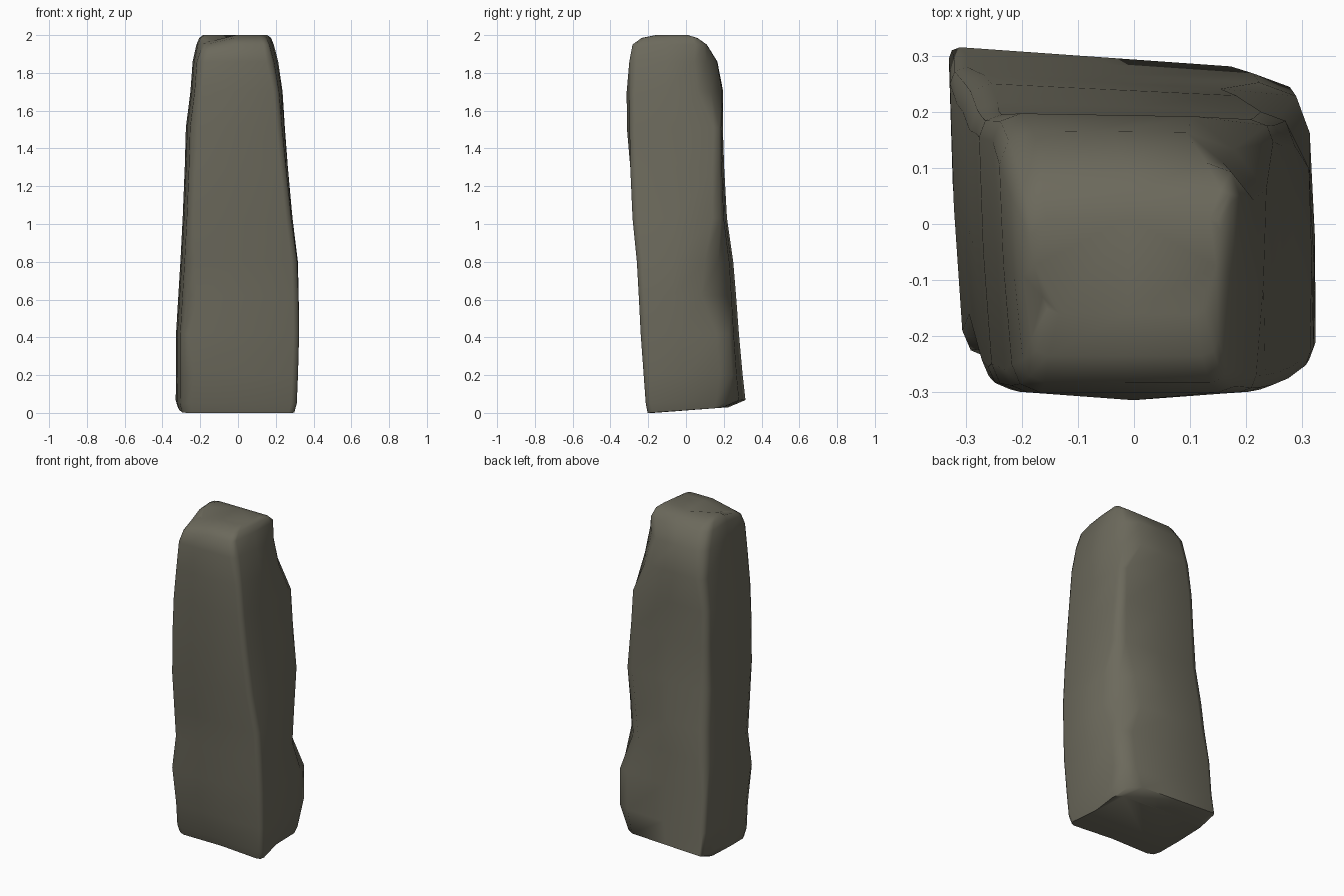
import bpy, bmesh, math

if "Cube" in bpy.data.objects:
    bpy.data.objects.remove(bpy.data.objects["Cube"])

stone = bpy.data.materials.new("grey brown stone")
stone.diffuse_color = (0.148, 0.141, 0.106, 1)
stone.use_nodes = True
stone.node_tree.nodes["Principled BSDF"].inputs["Base Color"].default_value = stone.diffuse_color

# Cross-sections: z, left, right, front, back, then corner cuts
# front-left, front-right, back-right, back-left
RINGS = [
    (0.00, -.318, .298, -.203, .225, .05, .03, .04, .03),
    (0.05, -.330, .312, -.213, .315, .06, .03, .12, .02),
    (0.20, -.328, .320, -.224, .300, .08, .03, .09, .03),
    (0.42, -.328, .329, -.240, .280, .05, .03, .09, .03),
    (0.62, -.316, .328, -.250, .265, .09, .03, .16, .05),
    (0.80, -.305, .324, -.260, .250, .06, .03, .13, .05),
    (1.03, -.293, .296, -.283, .217, .04, .03, .06, .05),
    (1.30, -.282, .271, -.295, .202, .04, .03, .05, .04),
    (1.51, -.276, .253, -.299, .195, .05, .03, .04, .04),
    (1.70, -.252, .239, -.300, .197, .04, .03, .13, .05),
    (1.86, -.240, .214, -.300, .166, .05, .04, .12, .06),
    (1.95, -.220, .190, -.283, .110, .04, .03, .06, .06),
    (1.985, -.205, .175, -.235, .060, .03, .03, .02, .04),
    (2.00, -.185, .155, -.160, .010, .03, .02, .02, .03),
]


def section(z, l, r, f, b, fl, fr, br, bl):
    """Skewed quadrilateral with cut corners and one point mid-side."""
    t = z / 2
    lean = 0.035 * (1 - t)
    fr_in, br_in = 0.025 * t, 0.02 * (1 - t)
    corners = [((l + .022, f), (0, 1), (1, 0), fl, .3),
               ((r - fr_in, f), (-1, 0), (0, 1), fr, .27),
               ((r - br_in, b - lean), (0, -1), (-1, 0), br, .45 if br > .1 else .27),
               ((l, b), (1, 0), (0, -1), bl, .27)]
    # front bulges near the top, right side is hollow at the foot
    bulge = [(0, -.014 if 1.5 < z < 1.8 else 0),
             (-.02 if z < .1 else .004, 0), (0, 0), (-.004, 0)]
    pts = []
    for k, ((x, y), a, d, c, m) in enumerate(corners):
        pts += [(x + a[0] * c, y + a[1] * c),
                (x + (a[0] + d[0]) * c * m, y + (a[1] + d[1]) * c * m),
                (x + d[0] * c, y + d[1] * c)]
        (nx, ny), na, _, nc, _ = corners[(k + 1) % 4]
        ex, ey = nx + na[0] * nc, ny + na[1] * nc
        pts.append(((pts[-1][0] + ex) / 2 + bulge[k][0],
                    (pts[-1][1] + ey) / 2 + bulge[k][1]))
    return pts


bm = bmesh.new()
loops = []
for ring in RINGS:
    z = ring[0]
    loop = []
    for i, (x, y) in enumerate(section(*ring)):
        h = z
        if z < 0.1:                        # underside rises to the back
            h += 0.07 * max(0, y + 0.2) * (1 - z / 0.1)
        if z < 0.1 and y < 0 and x < 0.1:  # undercut at the front-left foot
            y += 0.025 * (1 - z / 0.2)
        if z > 1.9 and i < 3:              # top dips at the front-left
            h -= 0.03
        loop.append(bm.verts.new((x, y, h)))
    loops.append(loop)

# Skin the sections and cap both ends
n = len(loops[0])
for lo, hi in zip(loops, loops[1:]):
    for i in range(n):
        j = (i + 1) % n
        bm.faces.new((lo[i], lo[j], hi[j], hi[i]))
bm.faces.new(loops[0][::-1])
top = bm.faces.new(loops[-1])
bmesh.ops.triangulate(bm, faces=[top])
bmesh.ops.recalc_face_normals(bm, faces=bm.faces)

me = bpy.data.meshes.new("standing_stone")
bm.to_mesh(me)
bm.free()
me.materials.append(stone)
obj = bpy.data.objects.new("standing_stone", me)
bpy.context.collection.objects.link(obj)
bpy.context.view_layer.objects.active = obj
obj.select_set(True)
bpy.ops.object.shade_smooth_by_angle(angle=math.radians(60))
